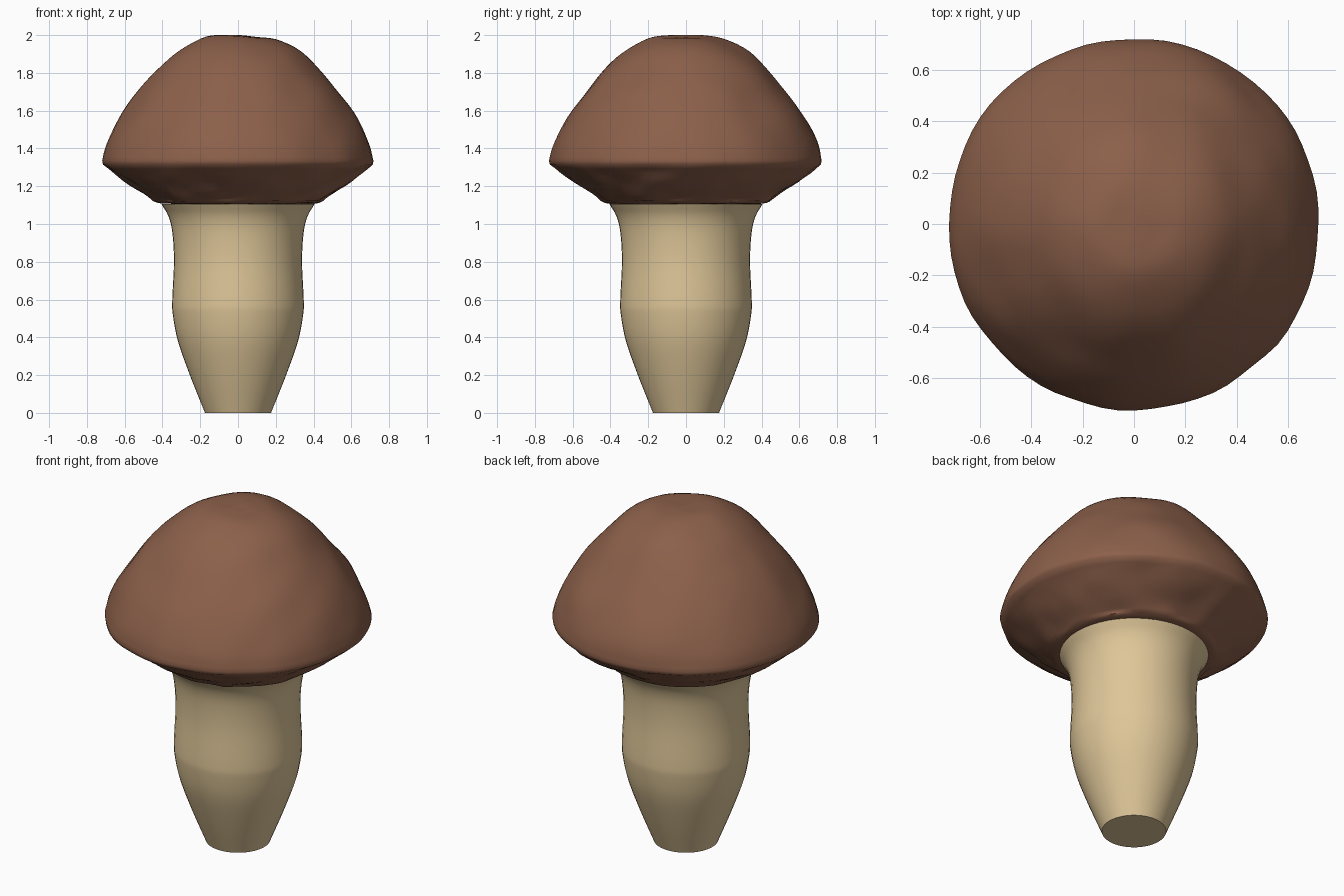
import bpy, bmesh, math
from mathutils import Vector, noise

if "Cube" in bpy.data.objects:
    bpy.data.objects.remove(bpy.data.objects["Cube"])


def material(name, color):
    m = bpy.data.materials.new(name)
    m.diffuse_color = (*color, 1)
    m.use_nodes = True
    m.node_tree.nodes["Principled BSDF"].inputs["Base Color"].default_value = m.diffuse_color
    return m


def smooth_profile(pts, steps):
    """Catmull-Rom curve through (radius, height) points."""
    p = [Vector(q) for q in pts]
    p = [2 * p[0] - p[1]] + p + [2 * p[-1] - p[-2]]
    out = []
    for i in range(1, len(p) - 2):
        a, b, c, d = p[i - 1:i + 3]
        for s in range(steps):
            t = s / steps
            out.append(0.5 * (2 * b + (c - a) * t + (2 * a - 5 * b + 4 * c - d) * t * t
                              + (3 * b - a - 3 * c + d) * t ** 3))
    return out + [p[-2]]


def lathe(name, profile, sides, mat, displace=None):
    """Spin a bottom-to-top profile around z and close both ends."""
    bm = bmesh.new()
    rings = []
    for r, z in profile:
        ring = []
        for k in range(sides):
            a = 2 * math.pi * k / sides
            co = Vector((r * math.cos(a), r * math.sin(a), z))
            ring.append(bm.verts.new(displace(co) if displace else co))
        rings.append(ring)
    for lo, hi in zip(rings, rings[1:]):
        for k in range(sides):
            n = (k + 1) % sides
            bm.faces.new((lo[k], lo[n], hi[n], hi[k]))
    bm.faces.new(rings[0][::-1])
    bm.faces.new(rings[-1])
    mesh = bpy.data.meshes.new(name)
    bm.to_mesh(mesh)
    bm.free()
    mesh.materials.append(mat)
    obj = bpy.data.objects.new(name, mesh)
    bpy.context.collection.objects.link(obj)
    bpy.context.view_layer.objects.active = obj
    obj.select_set(True)
    bpy.ops.object.shade_smooth_by_angle(angle=math.radians(50))
    obj.select_set(False)
    return obj


def lumpy(co):
    """Gentle hand-moulded bumps, with deeper dents on the underside."""
    centre = Vector((0, 0, 1.3))
    d = (co - centre).normalized()
    amount = 0.012 * noise.noise(co * 4.5)
    if 1.12 < co.z < 1.31:
        amount += 0.022 * noise.noise(co * 7 + Vector((3, 1, 5)))
    out = co + d * amount
    out.z = min(out.z, 2.0)
    return out


brown = material("cap brown", (0.262, 0.117, 0.069))
cream = material("stem cream", (0.73, 0.565, 0.314))

# Stem: narrow foot, swollen middle, flared top
stem = smooth_profile([(0.175, 0), (0.255, 0.2), (0.318, 0.38), (0.345, 0.52), (0.348, 0.6),
                       (0.339, 0.8), (0.347, 0.95), (0.368, 1.04), (0.405, 1.105)], 4)
lathe("stem", stem, 48, cream)

# Cap: slanted underside up to a firm rim, then the dome
under = smooth_profile([(0.36, 1.105), (0.43, 1.113), (0.485, 1.145), (0.6, 1.225), (0.718, 1.315)], 4)
dome = smooth_profile([(0.722, 1.335), (0.7, 1.42), (0.648, 1.53), (0.56, 1.66), (0.45, 1.795),
                       (0.335, 1.905), (0.2, 1.98), (0.09, 1.998), (0.01, 2.0)], 4)
lathe("cap", under + dome, 72, brown, lumpy)
